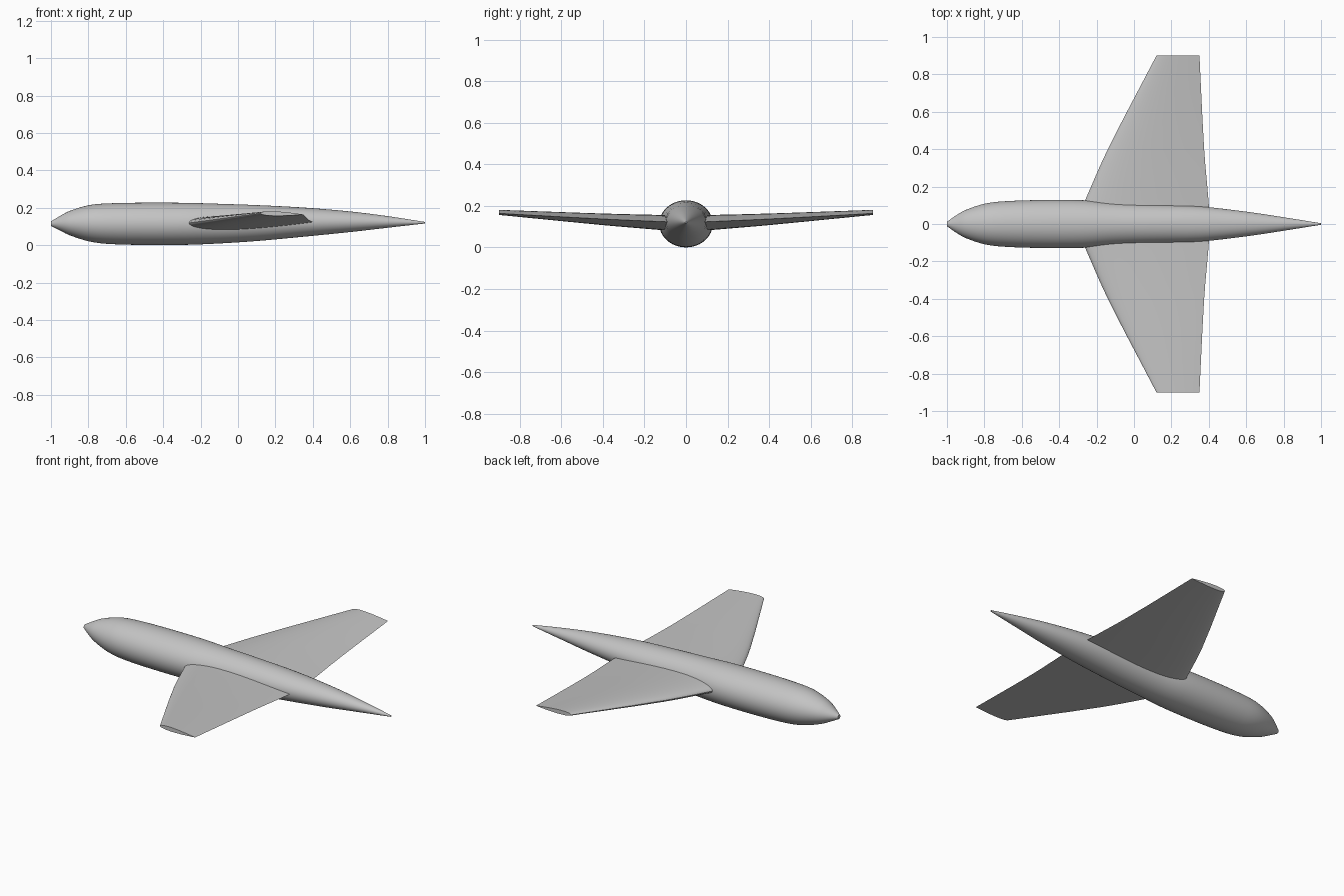
import bpy, bmesh
from math import sin, cos, pi, sqrt, radians

default = bpy.data.objects.get("Cube")
if default:
    bpy.data.objects.remove(default, do_unlink=True)

grey = bpy.data.materials.new("light_grey")
grey.use_nodes = True
COLOUR = (0.55, 0.55, 0.55, 1)
grey.diffuse_color = COLOUR
grey.node_tree.nodes["Principled BSDF"].inputs["Base Color"].default_value = COLOUR


def loft(name, rings):
    """Skin closed rings of points, cap both ends and shade smooth."""
    bm = bmesh.new()
    loops = [[bm.verts.new(p) for p in ring] for ring in rings]
    n = len(loops[0])
    for a, b in zip(loops, loops[1:]):
        for i in range(n):
            j = (i + 1) % n
            bm.faces.new((a[i], a[j], b[j], b[i]))
    bm.faces.new(loops[0])
    bm.faces.new(loops[-1])
    bmesh.ops.recalc_face_normals(bm, faces=bm.faces[:])
    mesh = bpy.data.meshes.new(name)
    bm.to_mesh(mesh)
    bm.free()
    obj = bpy.data.objects.new(name, mesh)
    bpy.context.collection.objects.link(obj)
    mesh.materials.append(grey)
    bpy.ops.object.select_all(action='DESELECT')
    obj.select_set(True)
    bpy.context.view_layer.objects.active = obj
    bpy.ops.object.shade_smooth_by_angle(angle=radians(40))
    return obj


def refine(stations, steps):
    """Smooth the stations with a cubic whose slopes respect their spacing."""
    def slope(i, k):
        a, b = stations[max(i - 1, 0)], stations[min(i + 1, len(stations) - 1)]
        return (b[k] - a[k]) / (b[0] - a[0])
    out = []
    for i, (p, q) in enumerate(zip(stations, stations[1:])):
        h = q[0] - p[0]
        for s in range(steps):
            t = s / steps
            row = [p[0] + h * t]
            for k in range(1, len(p)):
                row.append(p[k] * (1 + 2 * t) * (1 - t) ** 2 + q[k] * t * t * (3 - 2 * t)
                           + h * slope(i, k) * t * (1 - t) ** 2
                           - h * slope(i + 1, k) * t * t * (1 - t))
            out.append(row)
    return out + [list(stations[-1])]


# Fuselage: x, half width, half height, centre height
body = [
    (-1.0, 0.012, 0.012, 0.115),
    (-0.95, 0.047, 0.04, 0.117),
    (-0.9, 0.075, 0.065, 0.118),
    (-0.8, 0.108, 0.096, 0.117),
    (-0.7, 0.121, 0.108, 0.115),
    (-0.5, 0.128, 0.113, 0.114),
    (-0.27, 0.127, 0.112, 0.114),
    (-0.1, 0.114, 0.106, 0.115),
    (0.1, 0.105, 0.096, 0.118),
    (0.35, 0.094, 0.078, 0.123),
    (0.6, 0.066, 0.055, 0.125),
    (0.8, 0.036, 0.031, 0.124),
    (1.0, 0.004, 0.004, 0.12),
]
SIDES = 48
loft("fuselage", [
    [(x, w * cos(2 * pi * i / SIDES), c + h * sin(2 * pi * i / SIDES)) for i in range(SIDES)]
    for x, w, h, c in refine(body, 4)])


def half_thickness(t):
    """Symmetric aerofoil, 0.5 at its thickest, with a sharp trailing edge."""
    return 5 * (0.2969 * sqrt(t) - 0.126 * t - 0.3516 * t ** 2
                + 0.2843 * t ** 3 - 0.1036 * t ** 4)


# Wing: y, leading edge x and z, trailing edge x and z, thickness
wing_stations = [
    (0.05, -0.295, 0.115, 0.403, 0.122, 0.078),
    (0.13, -0.26, 0.119, 0.398, 0.125, 0.072),
    (0.4, -0.14, 0.135, 0.375, 0.137, 0.056),
    (0.9, 0.12, 0.171, 0.35, 0.164, 0.024),
]
CUTS = 20
chord = [(1 - cos(pi * i / CUTS)) / 2 for i in range(CUTS + 1)]
outline = [(t, 1) for t in reversed(chord)] + [(t, -1) for t in chord[1:-1]]
wings = loft("wings", [
    [(lx + (tx - lx) * t, y, lz + (tz - lz) * t + side * th * half_thickness(t))
     for t, side in outline]
    for y, lx, lz, tx, tz, th in refine(wing_stations, 3)])
mirror = wings.modifiers.new("other_side", 'MIRROR')
mirror.use_axis = (False, True, False)
